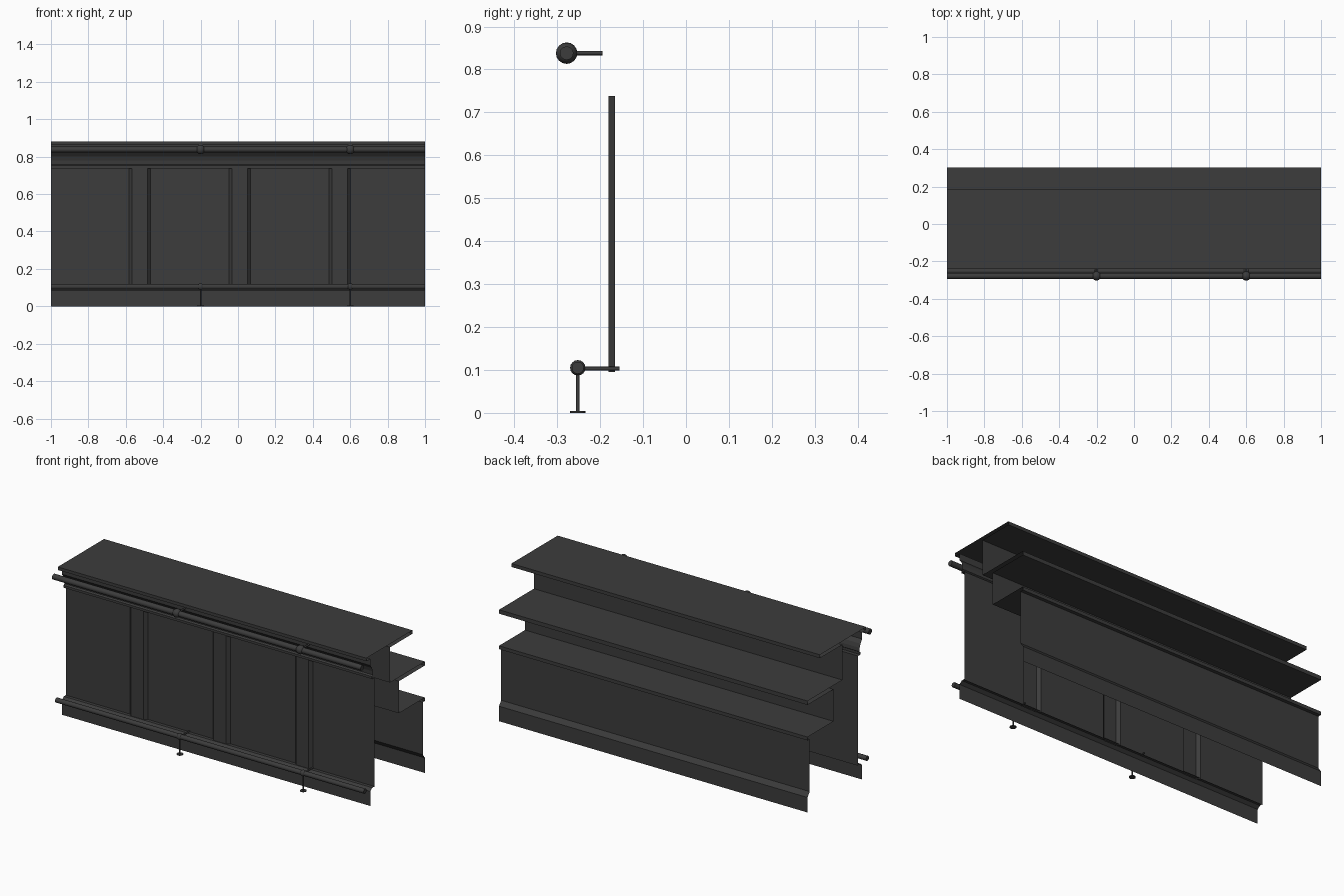
import bpy, bmesh, math
from mathutils import Vector

if "Cube" in bpy.data.objects:
    bpy.data.objects.remove(bpy.data.objects["Cube"])

dark = bpy.data.materials.new("dark_finish")
dark.diffuse_color = (0.045, 0.045, 0.045, 1)
dark.use_nodes = True
dark.node_tree.nodes["Principled BSDF"].inputs["Base Color"].default_value = dark.diffuse_color


def finish(bm, name, smooth=False):
    mesh = bpy.data.meshes.new(name)
    bmesh.ops.recalc_face_normals(bm, faces=bm.faces)
    bm.to_mesh(mesh)
    bm.free()
    ob = bpy.data.objects.new(name, mesh)
    bpy.context.collection.objects.link(ob)
    mesh.materials.append(dark)
    if smooth:
        bpy.ops.object.select_all(action='DESELECT')
        ob.select_set(True)
        bpy.context.view_layer.objects.active = ob
        bpy.ops.object.shade_smooth_by_angle(angle=math.radians(40))
    return ob


def sheet(name, points, shift):
    """Open sheet: a polyline swept along the shift vector."""
    bm = bmesh.new()
    a = [bm.verts.new(p) for p in points]
    b = [bm.verts.new(Vector(p) + Vector(shift)) for p in points]
    for i in range(len(points) - 1):
        bm.faces.new((a[i], a[i + 1], b[i + 1], b[i]))
    return finish(bm, name)


def sweep(name, yz):
    return sheet(name, [(-1, y, z) for y, z in yz], (2, 0, 0))


def rod(name, start, end, radius, sides=12, caps=True):
    start, end = Vector(start), Vector(end)
    d = end - start
    bm = bmesh.new()
    bmesh.ops.create_cone(bm, cap_ends=caps, segments=sides, radius1=radius,
                          radius2=radius, depth=d.length)
    bmesh.ops.rotate(bm, verts=bm.verts,
                     matrix=Vector((0, 0, 1)).rotation_difference(d).to_matrix())
    bmesh.ops.translate(bm, verts=bm.verts, vec=(start + end) / 2)
    return finish(bm, name, True)


def ball(name, centre, radius):
    bm = bmesh.new()
    bmesh.ops.create_uvsphere(bm, u_segments=12, v_segments=8, radius=radius)
    bmesh.ops.translate(bm, verts=bm.verts, vec=centre)
    return finish(bm, name, True)


TOP, BACK, WALL = 0.88, 0.303, -0.165

# Customer-side kick board
sweep("front_kick", [(-0.203, 0), (-0.203, 0.085), (-0.185, 0.1), (WALL, 0.1)])

# Front wall with three shallow pilasters pressed outwards
plan = [(-1, WALL)]
for left in (-0.583, -0.048, 0.487):
    plan += [(left, WALL), (left + 0.016, -0.181),
             (left + 0.098, -0.181), (left + 0.114, WALL)]
plan.append((1, WALL))
sheet("front_wall", [(x, y, 0.095) for x, y in plan], (0, 0, 0.643))

# Cornice under the counter top
sweep("cornice", [(WALL, 0.738), (-0.187, 0.738), (-0.187, 0.752), (-0.178, 0.758),
                  (-0.18, 0.78), (-0.187, 0.802), (-0.203, 0.823),
                  (-0.203, 0.862), (-0.24, 0.862)])

# Counter top and the two stepped shelves behind it
sweep("counter_top", [(-0.24, 0.862), (-0.24, TOP), (0.188, TOP),
                      (0.188, 0.86), (-0.02, 0.86)])
sweep("middle_shelf", [(-0.02, 0.86), (-0.02, 0.653), (BACK, 0.653),
                       (BACK, 0.63), (0.062, 0.63)])
sweep("lower_shelf", [(0.062, 0.63), (0.062, 0.442), (BACK, 0.442),
                      (BACK, 0.422), (0.283, 0.422)])

# Staff-side wall with its kick board
sweep("back_wall", [(0.283, 0.422), (0.283, 0.115), (BACK, 0.088), (BACK, 0)])

# Hand rail and foot rail
rod("hand_rail", (-1, -0.278, 0.838), (1, -0.278, 0.838), 0.016)
rod("foot_rail", (-1, -0.252, 0.105), (1, -0.252, 0.105), 0.014)

# Rail fittings
for x in (-0.2, 0.6):
    ball("hand_rail_ball", (x, -0.278, 0.838), 0.025)
    rod("hand_rail_bracket", (x, -0.278, 0.838), (x, -0.195, 0.838), 0.005)
    ball("foot_rail_ball", (x, -0.252, 0.105), 0.018)
    rod("foot_rail_bracket", (x, -0.252, 0.103), (x, -0.155, 0.103), 0.0045)
    rod("foot_rail_post", (x, -0.252, 0), (x, -0.252, 0.1), 0.004)
    rod("foot_rail_base", (x, -0.252, 0), (x, -0.252, 0.004), 0.018)
